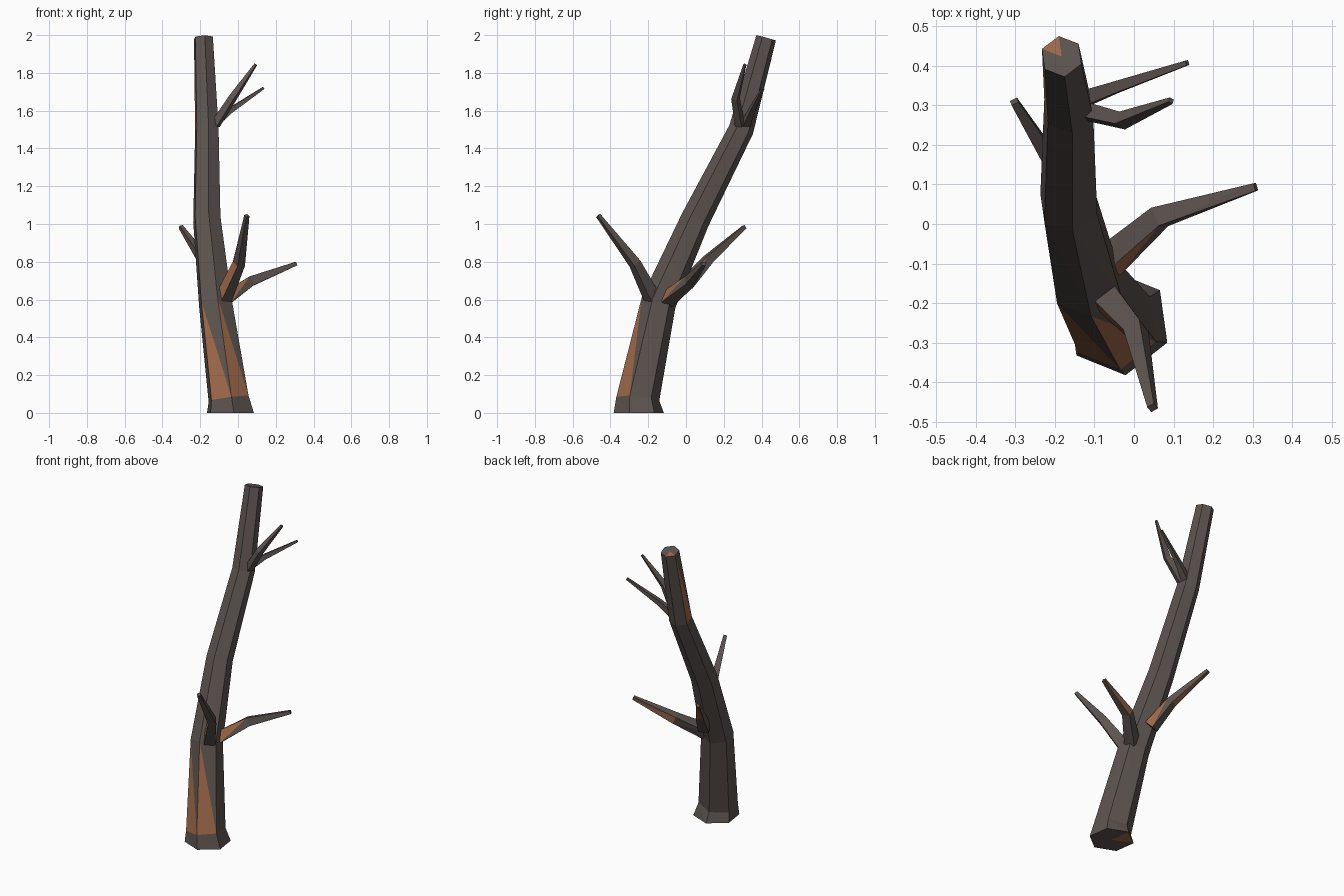
import bpy, bmesh, math
from mathutils import Vector

cube = bpy.data.objects.get("Cube")
if cube:
    bpy.data.objects.remove(cube)


def make_material(name, rgb):
    mat = bpy.data.materials.new(name)
    mat.use_nodes = True
    mat.diffuse_color = (*rgb, 1)
    mat.node_tree.nodes["Principled BSDF"].inputs["Base Color"].default_value = (*rgb, 1)
    return mat


BARK = make_material("grey bark", (0.105, 0.086, 0.078))
WOOD = make_material("bare wood", (0.34, 0.14, 0.068))


def build_limb(name, rings, sides, phase, worn=(), upright=False):
    """Faceted tube through rings of (x, y, z, radius).
    worn lists (segment, direction, whole): the side facing that way shows wood,
    on its lower triangle only unless whole."""
    centres = [Vector(r[:3]) for r in rings]
    steps = [(b - a).normalized() for a, b in zip(centres, centres[1:])]
    normals = [steps[0]] + [(a + b).normalized() for a, b in zip(steps, steps[1:])] + [steps[-1]]
    if upright:
        normals[0] = Vector((0, 0, 1))
    bm = bmesh.new()
    loops = []
    for centre, normal, ring in zip(centres, normals, rings):
        turn = Vector((0, 0, 1)).rotation_difference(normal)
        loop = []
        for i in range(sides):
            a = math.radians(phase) + math.tau * i / sides
            loop.append(bm.verts.new(centre + turn @ Vector((math.cos(a), math.sin(a), 0)) * ring[3]))
        loops.append(loop)

    # Side walls, each split along the same diagonal
    for s, (low, high) in enumerate(zip(loops, loops[1:])):
        pairs = []
        for i in range(sides):
            j = (i + 1) % sides
            pairs.append((bm.faces.new((low[i], low[j], high[i])),
                          bm.faces.new((low[j], high[j], high[i]))))
        bm.normal_update()
        for segment, direction, whole in worn:
            if segment == s:
                aim = Vector(direction)
                best = max(pairs, key=lambda p: (p[0].normal + p[1].normal).dot(aim))
                best[0].material_index = 1
                best[1].material_index = int(whole)

    # End caps
    for loop, centre, flip in ((loops[0], centres[0], True), (loops[-1], centres[-1], False)):
        hub = bm.verts.new(centre)
        for i in range(sides):
            a, b = loop[i], loop[(i + 1) % sides]
            face = bm.faces.new((b, a, hub) if flip else (a, b, hub))
            if upright and i == 1:
                face.material_index = 1

    mesh = bpy.data.meshes.new(name)
    bm.to_mesh(mesh)
    bm.free()
    mesh.materials.append(BARK)
    mesh.materials.append(WOOD)
    obj = bpy.data.objects.new(name, mesh)
    bpy.context.collection.objects.link(obj)
    return obj


# Leaning trunk with a flared foot
build_limb("trunk", [
    (-0.04, -0.25, 0, 0.134),
    (-0.05, -0.255, 0.075, 0.115),
    (-0.12, -0.145, 0.585, 0.094),
    (-0.165, 0.05, 1.025, 0.078),
    (-0.165, 0.292, 1.5, 0.067),
    (-0.183, 0.424, 1.985, 0.054),
], 6, 38, [(1, (-0.4, -0.9, 0), False), (1, (0.6, -0.8, 0), False),
           (4, (-1, -0.1, 0), False)], upright=True)

# Lower branches
build_limb("side_branch", [
    (-0.07, -0.10, 0.60, 0.048),
    (0.065, 0.018, 0.695, 0.036),
    (0.308, 0.094, 0.79, 0.014),
], 4, 60, [(0, (0.5, -0.7, 0.5), False), (1, (-0.2, 0.9, -0.3), False)])

build_limb("front_branch", [
    (-0.08, -0.175, 0.60, 0.048),
    (0.005, -0.27, 0.79, 0.034),
    (0.047, -0.465, 1.045, 0.014),
], 4, 80, [(0, (-0.8, -0.55, 0.1), True)])

build_limb("back_branch", [
    (-0.13, 0.0, 0.68, 0.045),
    (-0.185, 0.12, 0.815, 0.033),
    (-0.303, 0.31, 0.985, 0.014),
], 4, 70, [(0, (0.9, 0.3, 0.2), False), (1, (0.5, 0.5, -0.8), False)])

# Thin upper twigs
build_limb("upper_twig", [
    (-0.12, 0.285, 1.525, 0.028),
    (-0.03, 0.262, 1.665, 0.024),
    (0.094, 0.312, 1.845, 0.009),
], 4, 20)

build_limb("lower_twig", [
    (-0.125, 0.318, 1.53, 0.028),
    (-0.05, 0.345, 1.595, 0.021),
    (0.135, 0.408, 1.72, 0.009),
], 4, 60)
